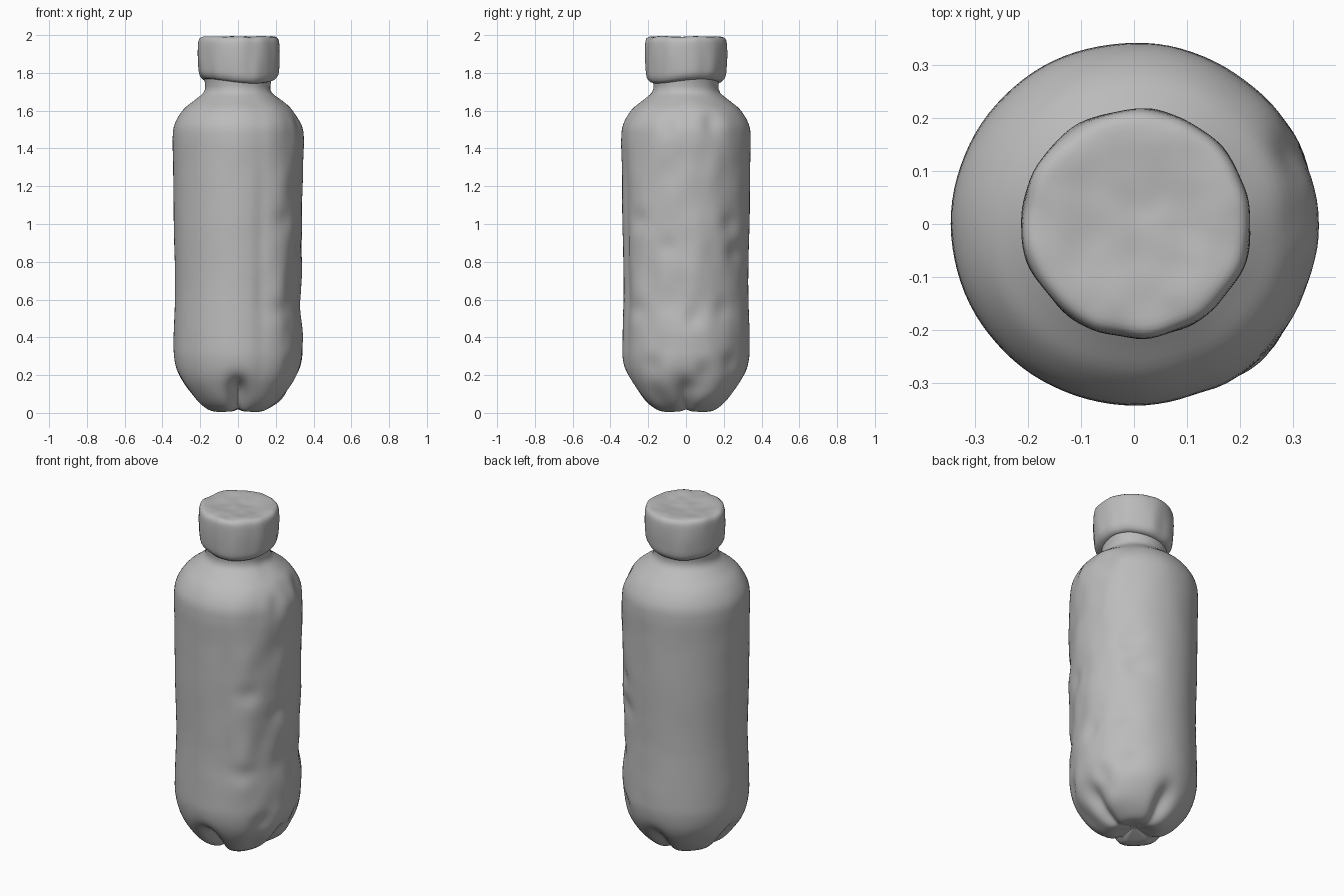
import bpy, bmesh, math
from mathutils import Vector, noise

cube = bpy.data.objects.get("Cube")
if cube:
    bpy.data.objects.remove(cube, do_unlink=True)

grey = bpy.data.materials.new("plain grey")
grey.use_nodes = True
grey.diffuse_color = (0.5, 0.5, 0.5, 1)
grey.node_tree.nodes["Principled BSDF"].inputs["Base Color"].default_value = (0.5, 0.5, 0.5, 1)

SEGMENTS = 96


def smooth_profile(points, step):
    """Catmull-Rom curve through (radius, height) points, sampled evenly."""
    p = [Vector(q) for q in points]
    p = [p[0]] + p + [p[-1]]
    out = []
    for a, b, c, d in zip(p, p[1:], p[2:], p[3:]):
        n = max(1, round((c - b).length / step))
        for i in range(n):
            t = i / n
            out.append(b + (c - a) * (t / 2) + (2*a - 5*b + 4*c - d) * (t*t / 2)
                       + (3*b - a - 3*c + d) * (t**3 / 2))
    return out + [p[-1]]


def revolve(name, points, step, shape, start_cap=False, end_cap=False):
    """Revolve a profile about z; shape() moves every vertex."""
    bm = bmesh.new()
    rings = []
    for r, z in smooth_profile(points, step):
        ring = []
        for i in range(SEGMENTS):
            a = math.tau * i / SEGMENTS
            ring.append(bm.verts.new(shape(a, r, z)))
        rings.append(ring)
    for low, high in zip(rings, rings[1:]):
        for i in range(SEGMENTS):
            j = (i + 1) % SEGMENTS
            bm.faces.new((low[i], low[j], high[j], high[i]))
    if start_cap:
        bm.faces.new(rings[0][::-1])
    if end_cap:
        bm.faces.new(rings[-1])
    mesh = bpy.data.meshes.new(name)
    bm.to_mesh(mesh)
    bm.free()
    mesh.materials.append(grey)
    obj = bpy.data.objects.new(name, mesh)
    bpy.context.collection.objects.link(obj)
    bpy.ops.object.select_all(action='DESELECT')
    obj.select_set(True)
    bpy.context.view_layer.objects.active = obj
    bpy.ops.object.shade_smooth_by_angle(angle=math.radians(50))
    return obj


def bell(d, width):
    return math.exp(-(d / width) ** 2)


def angle_gap(a, b):
    return abs((a - b + math.pi) % math.tau - math.pi)


# Dents on the rough left side, as (y, z)
DENTS = [(-0.1, 1.53), (0.13, 1.53), (0.24, 1.0), (-0.24, 1.02), (-0.1, 0.88),
         (0.26, 0.85), (-0.25, 0.55), (0.04, 0.5), (0.2, 0.55), (-0.18, 0.25),
         (0.1, 0.22), (0.24, 0.27)]


def body_shape(a, r, z):
    x, y = r * math.cos(a), r * math.sin(a)
    # Four feet parted by grooves, deepest at the front
    nearest = round(a / (math.pi / 2)) * math.pi / 2
    groove = bell(a - nearest, 0.2) * bell(z - 0.08, 0.09)
    groove *= 1.0 if angle_gap(a, -math.pi / 2) < 0.8 else 0.6
    foot_area = min(1, r / 0.15)
    change = -0.06 * groove * foot_area
    lift = 0.045 * groove * foot_area
    # Rough patches and dents
    rough = 0.15 + bell(angle_gap(a, -0.1), 0.9) + 0.5 * bell(z - 0.05, 0.12)
    wave = noise.noise(Vector((x * 9, y * 9, z * 6)))
    change += 0.009 * rough * wave * min(1, r / 0.2)
    if x > 0:
        for dy, dz in DENTS:
            change -= 0.014 * bell(math.hypot(y - dy, (z - dz) * 0.8), 0.045)
    # Long crease, and the slightly swollen corner beside it
    tall = bell(z - 0.8, 0.6)
    change -= 0.008 * tall * bell(angle_gap(a, -1.2), 0.09)
    change += 0.018 * tall * bell(angle_gap(a, -0.85), 0.22)
    r = max(0.005, r + change)
    return Vector((r * math.cos(a), r * math.sin(a) * 0.99, max(0, z + lift)))


def cap_shape(a, r, z):
    x, y = r * math.cos(a), r * math.sin(a)
    wave = noise.noise(Vector((x * 14, y * 14, z * 5)))
    side = 1 + 0.025 * wave
    top = 0.006 * wave if z > 1.95 else 0.012 * math.sin(a * 2 + 0.6) * bell(z - 1.77, 0.05)
    return Vector((x * side + 0.005, y * side, min(2, z + top)))


body = [(0.01, 0.035), (0.06, 0.02), (0.13, 0.006), (0.19, 0.03), (0.25, 0.085),
        (0.31, 0.18), (0.337, 0.28), (0.34, 0.4), (0.333, 0.68), (0.34, 1.0),
        (0.343, 1.3), (0.346, 1.45), (0.335, 1.53), (0.29, 1.605), (0.23, 1.655),
        (0.183, 1.695), (0.174, 1.73), (0.18, 1.775)]
revolve("bottle_body", body, 0.02, body_shape, start_cap=True)

cap = [(0.165, 1.755), (0.19, 1.76), (0.208, 1.785), (0.214, 1.83), (0.217, 1.9),
       (0.214, 1.965), (0.2, 1.988), (0.16, 1.992), (0.08, 1.986), (0.01, 1.985)]
revolve("screw_cap", cap, 0.015, cap_shape, end_cap=True)
